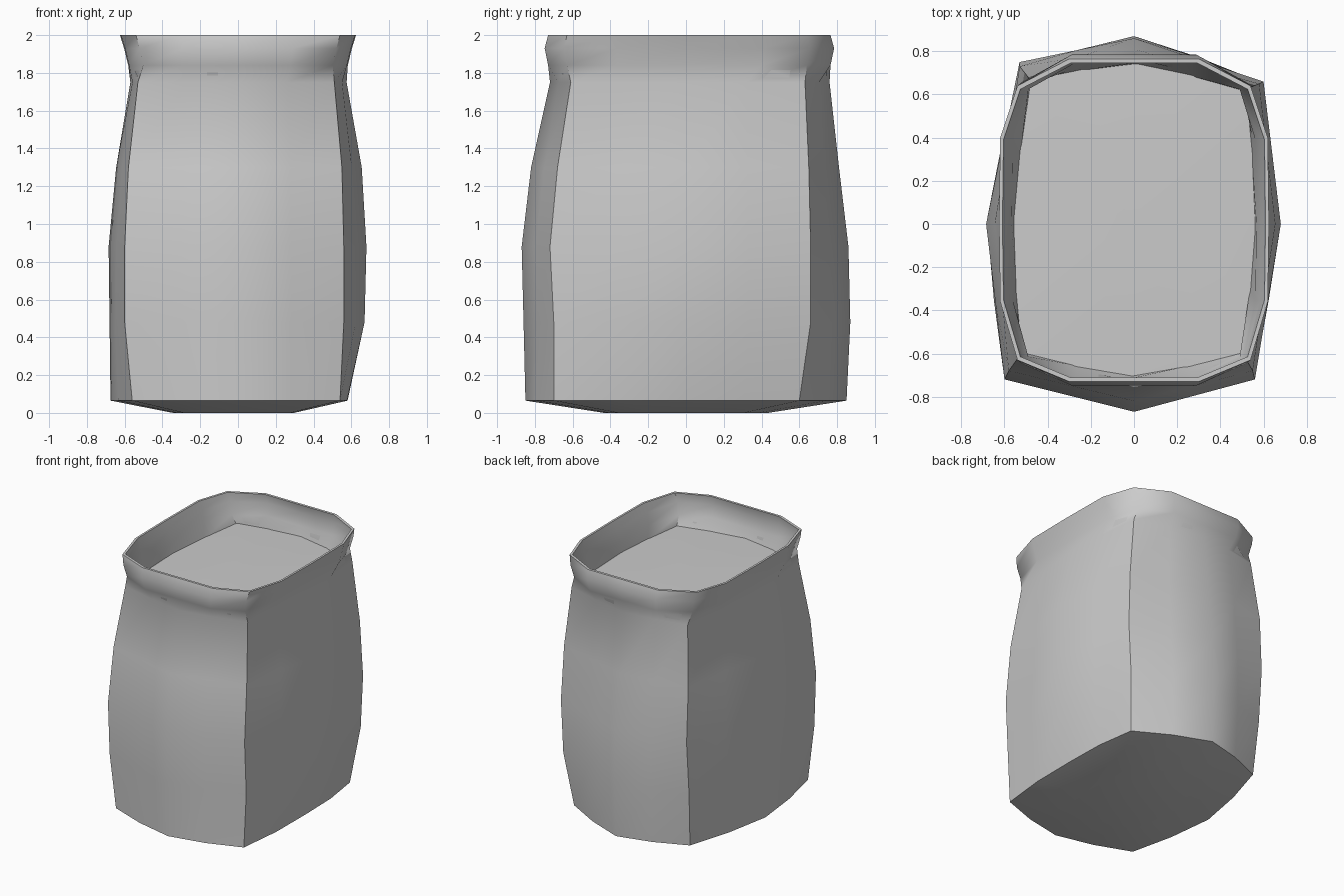
import bpy, bmesh, math

if "Cube" in bpy.data.objects:
    bpy.data.objects.remove(bpy.data.objects["Cube"])


def body_ring(z, front, right, back, left, se, ne, nw, sw, bulge):
    """Sixteen-point ring: four side middles, four corners, slightly bowed between."""
    keys = [(0, front), se, (right, 0), ne, (0, back), nw, (left, 0), sw]
    pts = []
    for i, (x, y) in enumerate(keys):
        u, v = keys[(i + 1) % 8]
        mx, my = (x + u) / 2, (y + v) / 2
        k = 1 + bulge / math.hypot(mx, my)
        pts += [(x, y, z), (mx * k, my * k, z)]
    return pts


def rim_ring(z, sx, sy):
    """Chamfered mouth outline, bowed corners mirrored left to right."""
    half = [(0, -.73), (.30, -.73), (.54, -.63), (.62, -.36), (.625, 0),
            (.62, .40), (.54, .64), (.30, .765), (0, .765)]
    pts = half + [(-x, y) for x, y in half[-2:0:-1]]
    return [(x * sx, y * sy, z) for x, y in pts]


def scaled(ring, s, z):
    return [(x * s, y * s, z) for x, y, _ in ring]


def loft(name, rings, cap_start=False, tip=None):
    bm = bmesh.new()
    loops = [[bm.verts.new(p) for p in r] for r in rings]
    for a, b in zip(loops, loops[1:]):
        for i in range(len(a)):
            j = (i + 1) % len(a)
            bm.faces.new((a[i], a[j], b[j], b[i]))
    if cap_start:
        bm.faces.new(loops[0][::-1])
    if tip is not None:
        c = bm.verts.new((0, 0, tip))
        last = loops[-1]
        for i in range(len(last)):
            bm.faces.new((last[i], last[(i + 1) % len(last)], c))
    me = bpy.data.meshes.new(name)
    bm.to_mesh(me)
    bm.free()
    ob = bpy.data.objects.new(name, me)
    bpy.context.collection.objects.link(ob)
    bpy.ops.object.select_all(action='DESELECT')
    ob.select_set(True)
    bpy.context.view_layer.objects.active = ob
    bpy.ops.object.shade_smooth_by_angle(angle=math.radians(50))
    return ob


# Bulging body, bottom to neck
base = body_ring(.065, -.85, .58, .85, -.675, (.54, -.70), (.53, .60), (-.51, .68), (-.56, -.68), .02)
neck = body_ring(1.75, -.72, .575, .76, -.57, (.51, -.61), (.53, .63), (-.49, .68), (-.53, -.61), .01)
body = [
    scaled(base, .51, 0),
    base,
    body_ring(.48, -.86, .67, .87, -.68, (.56, -.70), (.58, .66), (-.53, .72), (-.60, -.70), .01),
    body_ring(.88, -.87, .68, .86, -.685, (.56, -.72), (.60, .66), (-.53, .75), (-.60, -.72), 0),
    body_ring(1.30, -.82, .655, .81, -.645, (.55, -.68), (.58, .65), (-.53, .73), (-.58, -.68), 0),
    neck,
]

# Flared mouth: outside, lip, then inner wall down to the contents
collar = rim_ring(1.84, .93, 1.0)
flare = rim_ring(1.93, .965, 1.025)
lip = rim_ring(2, 1, 1)
mouth = [collar, flare, lip, scaled(lip, .975, 2), scaled(flare, .975, 1.93),
         scaled(collar, .975, 1.84), scaled(neck, .975, 1.75)]
loft("sack", body + mouth, cap_start=True)

# Contents filling the sack just below the mouth
loft("contents", [scaled(neck, .98, 1.76)], tip=1.78)
